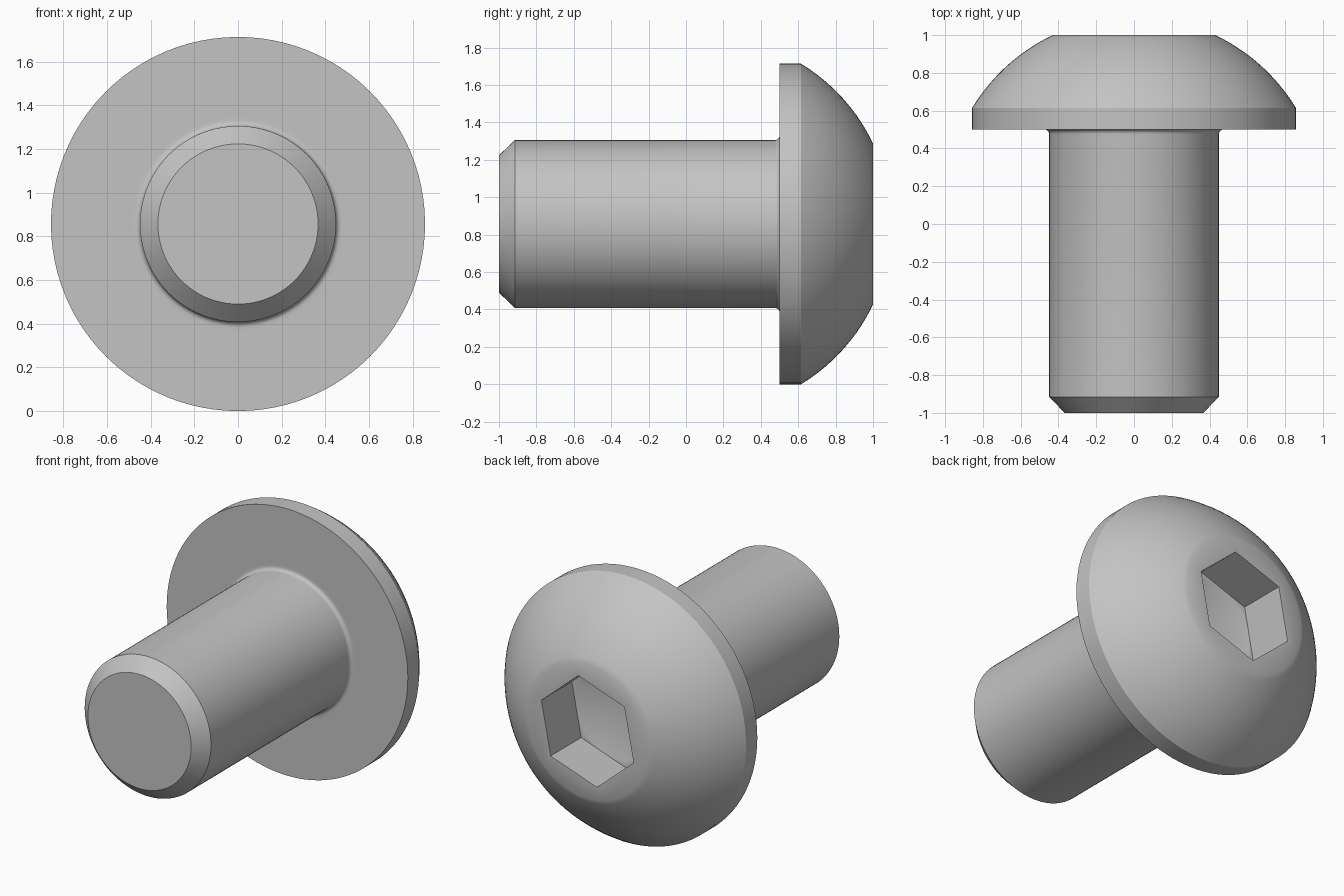
import bpy
import bmesh
from math import cos, sin, pi, radians, sqrt

cube = bpy.data.objects.get("Cube")
if cube:
    bpy.data.objects.remove(cube, do_unlink=True)

SEGMENTS = 96            # divisible by six so the socket corners land on vertices
SOCKET_TURN = radians(19)
HEAD_R, SHANK_R, SOCKET_R = 0.857, 0.449, 0.347
AXIS_Z = HEAD_R
UNDERSIDE, RIM, TOP_R = 0.5, 0.615, 0.43
SOCKET_FLOOR = 0.69

steel = bpy.data.materials.new("plain_grey_steel")
steel.use_nodes = True
steel.diffuse_color = (0.55, 0.55, 0.55, 1)
steel.node_tree.nodes["Principled BSDF"].inputs["Base Color"].default_value = (0.55, 0.55, 0.55, 1)


def circle(angle):
    return 1.0


def hexagon(angle):
    return cos(pi / 6) / cos(angle % (pi / 3) - pi / 6)


# Stations along the axis: (y, radius, outline)
stations = [(-1, 0.367, circle), (-0.915, SHANK_R, circle)]

# Small fillet where the shank meets the head
fillet = 0.024
for i in range(6):
    a = i / 5 * pi / 2
    stations.append((UNDERSIDE - fillet + fillet * sin(a),
                     SHANK_R + fillet * (1 - cos(a)), circle))

# Flat underside and straight rim
stations += [(UNDERSIDE, 0.49, circle), (UNDERSIDE, HEAD_R, circle)]

# Spherical dome from the rim up to the flat top
centre = (1 + TOP_R ** 2 - RIM ** 2 - HEAD_R ** 2) / (2 * (1 - RIM))
ball = sqrt(HEAD_R ** 2 + (RIM - centre) ** 2)
for i in range(15):
    r = HEAD_R + (TOP_R - HEAD_R) * i / 14
    stations.append((centre + sqrt(ball ** 2 - r ** 2), r, circle))

# Hexagonal socket with a flat floor around a conical bottom
stations += [(1, SOCKET_R, hexagon), (SOCKET_FLOOR, SOCKET_R, hexagon),
             (SOCKET_FLOOR, 0.297, circle)]

# Loft all the rings together
bm = bmesh.new()
rings = []
for y, r, outline in stations:
    ring = []
    for k in range(SEGMENTS):
        a = 2 * pi * k / SEGMENTS
        rr = r * outline(a)
        ring.append(bm.verts.new((rr * cos(a + SOCKET_TURN), y,
                                  AXIS_Z + rr * sin(a + SOCKET_TURN))))
    rings.append(ring)
for lower, upper in zip(rings, rings[1:]):
    for k in range(SEGMENTS):
        n = (k + 1) % SEGMENTS
        bm.faces.new((lower[k], lower[n], upper[n], upper[k]))
bm.faces.new(rings[0])
apex = bm.verts.new((0, SOCKET_FLOOR - 0.16, AXIS_Z))
for k in range(SEGMENTS):
    bm.faces.new((rings[-1][k], rings[-1][(k + 1) % SEGMENTS], apex))
bmesh.ops.recalc_face_normals(bm, faces=bm.faces)

mesh = bpy.data.meshes.new("button_head_screw")
bm.to_mesh(mesh)
bm.free()
mesh.materials.append(steel)
screw = bpy.data.objects.new("button_head_screw", mesh)
bpy.context.collection.objects.link(screw)

# Smooth shading with crisp machined edges
bpy.ops.object.select_all(action='DESELECT')
screw.select_set(True)
bpy.context.view_layer.objects.active = screw
bpy.ops.object.shade_smooth_by_angle(angle=radians(30))
